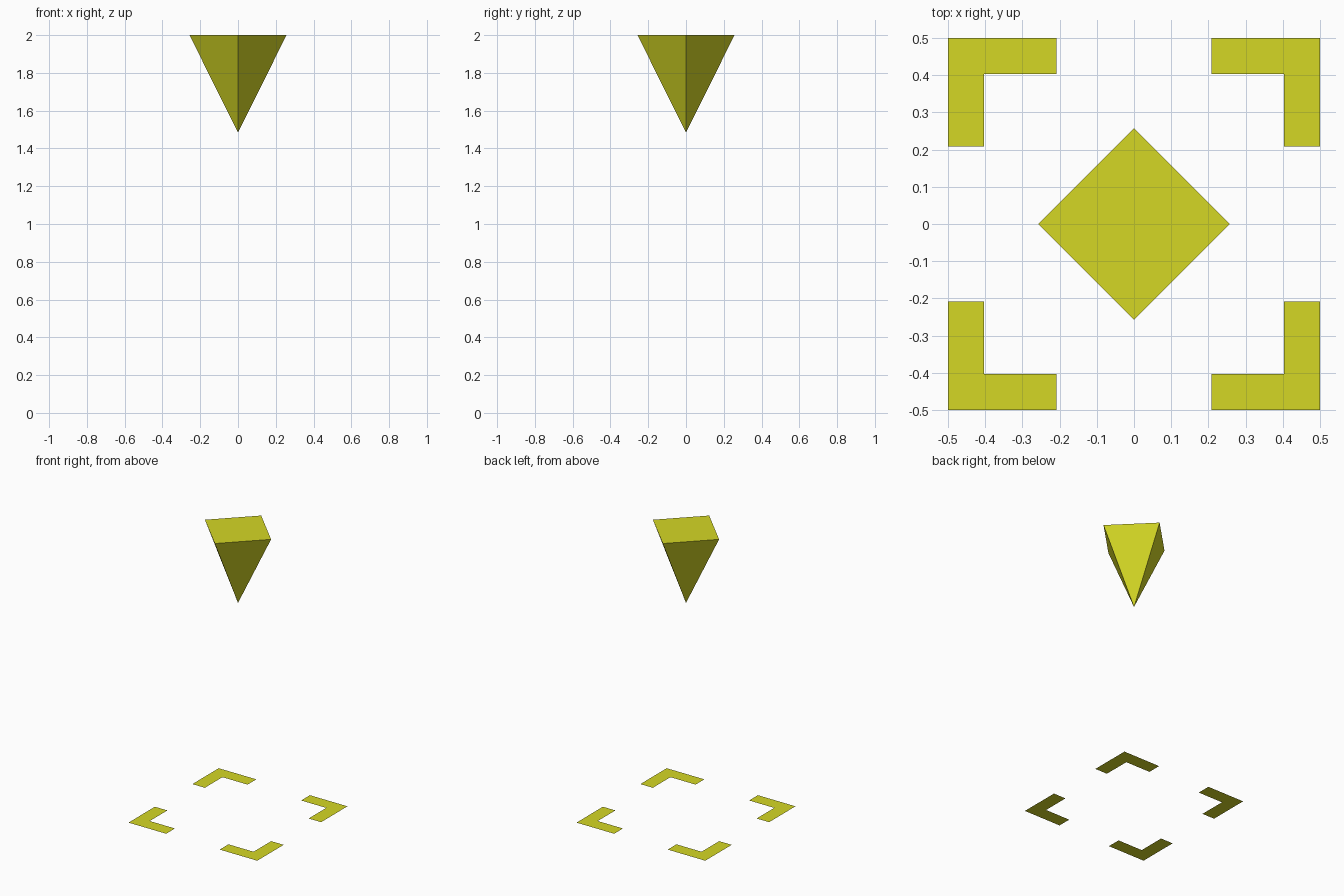
import bpy
import bmesh
import math
from mathutils import Matrix

if "Cube" in bpy.data.objects:
    bpy.data.objects.remove(bpy.data.objects["Cube"])

yellow = bpy.data.materials.new("yellow")
yellow.diffuse_color = (0.66, 0.68, 0.018, 1)
yellow.use_nodes = True
yellow.node_tree.nodes["Principled BSDF"].inputs["Base Color"].default_value = yellow.diffuse_color


def add_object(name, bm):
    mesh = bpy.data.meshes.new(name)
    bm.to_mesh(mesh)
    bm.free()
    mesh.materials.append(yellow)
    obj = bpy.data.objects.new(name, mesh)
    bpy.context.collection.objects.link(obj)
    return obj


# Floating pointer: four-sided pyramid, tip down, corners on the axes
TIP, TOP, RADIUS = 1.485, 2.0, 0.257
bm = bmesh.new()
tip = bm.verts.new((0, 0, TIP))
rim = [bm.verts.new((RADIUS * x, RADIUS * y, TOP))
       for x, y in ((1, 0), (0, 1), (-1, 0), (0, -1))]
bm.faces.new(rim)
for i in range(4):
    bm.faces.new((tip, rim[(i + 1) % 4], rim[i]))
add_object("pointer", bm)

# Flat L-shaped corner brackets on the ground, turned around the centre
OUT, INN, END = 0.5, 0.403, 0.208
profile = [(OUT, OUT), (END, OUT), (END, INN), (INN, INN), (INN, END), (OUT, END)]
for i, place in enumerate(("back_right", "back_left", "front_left", "front_right")):
    bm = bmesh.new()
    bm.faces.new([bm.verts.new((x, y, 0)) for x, y in profile])
    bm.transform(Matrix.Rotation(i * math.pi / 2, 4, 'Z'))
    add_object("corner_bracket_" + place, bm)
